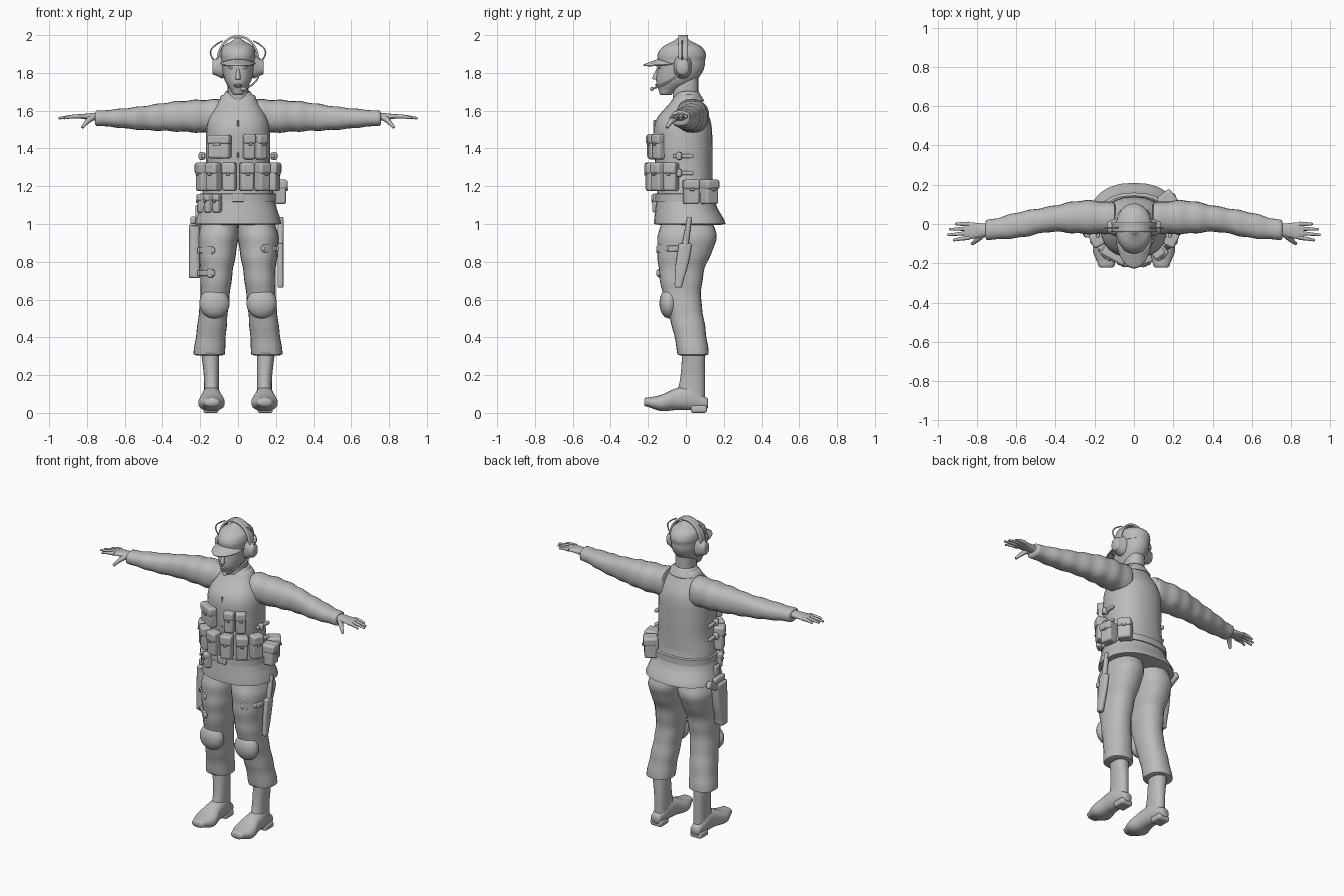
import bpy, bmesh, math
from mathutils import Matrix, Vector

old = bpy.data.objects.get("Cube")
if old:
    bpy.data.objects.remove(old, do_unlink=True)

GREY = (0.5, 0.5, 0.5, 1)
mat = bpy.data.materials.new("plain grey")
mat.use_nodes = True
mat.diffuse_color = GREY
mat.node_tree.nodes["Principled BSDF"].inputs["Base Color"].default_value = GREY


def add_object(name, data):
    data.materials.append(mat)
    obj = bpy.data.objects.new(name, data)
    bpy.context.collection.objects.link(obj)
    return obj


def finish(name, bm, bevel=0, thickness=0):
    bmesh.ops.recalc_face_normals(bm, faces=bm.faces)
    for face in bm.faces:
        face.smooth = True
    mesh = bpy.data.meshes.new(name)
    bm.to_mesh(mesh)
    bm.free()
    mesh.set_sharp_from_angle(angle=math.radians(60))
    obj = add_object(name, mesh)
    if thickness:
        solid = obj.modifiers.new("thickness", "SOLIDIFY")
        solid.thickness, solid.offset = thickness, 0
    if bevel:
        rounding = obj.modifiers.new("rounding", "BEVEL")
        rounding.width, rounding.segments = bevel, 3


def sample(values, t):
    """Smooth curve through evenly spaced values; a single number is constant."""
    if isinstance(values, (int, float)):
        return values
    last = len(values) - 1
    i = min(int(t * last), last - 1)
    f = t * last - i
    before, a, b, after = (values[max(0, min(last, i + k))] for k in (-1, 0, 1, 2))
    slope_a, slope_b = (b - before) / 2, (after - a) / 2
    bend = b - a
    return a + f * (slope_a + f * (3 * bend - 2 * slope_a - slope_b + f * (slope_a + slope_b - 2 * bend)))


def loft(name, axis, start, stop, low_a, high_a, low_b, high_b, side=1, power=2.3, ripple=0, rings=24, sides=24):
    """Skin rounded rings along an axis, with rounded ends and optional cloth folds."""
    bm = bmesh.new()
    main = "xyz".index(axis)
    a, b = (i for i in range(3) if i != main)
    tip = math.copysign(.006, stop - start)
    stations = [(0, -tip, .8)] + [(r / rings, 0, 1) for r in range(rings + 1)] + [(1, tip, .8)]
    loops = []
    for t, push, scale in stations:
        fold = scale * (1 + ripple * math.sin(t * 40))
        loop = []
        for i in range(sides):
            angle = math.tau * i / sides
            p = Vector()
            p[main] = start + (stop - start) * t + push
            for j, low, high, c in ((a, low_a, high_a, math.cos(angle)), (b, low_b, high_b, math.sin(angle))):
                lo, hi = sample(low, t), sample(high, t)
                p[j] = (lo + hi) / 2 + (hi - lo) / 2 * fold * math.copysign(abs(c) ** (2 / power), c)
            p.x *= side
            loop.append(bm.verts.new(p))
        loops.append(loop)
    for near, far in zip(loops, loops[1:]):
        for i in range(sides):
            bm.faces.new((near[i - 1], near[i], far[i], far[i - 1]))
    bm.faces.new(loops[0])
    bm.faces.new(loops[-1])
    finish(name, bm)


def body(name, bottom, top, half_width, front, back, power=2.3):
    """Upright loft that is symmetric from left to right."""
    mirrored = [-w for w in half_width]
    loft(name, "z", bottom, top, mirrored, half_width, front, back, power=power)


def sheet(name, surface, thickness, across=32, along=6):
    bm = bmesh.new()
    grid = [[bm.verts.new(surface(u / across, v / along)) for v in range(along + 1)] for u in range(across + 1)]
    for left, right in zip(grid, grid[1:]):
        for j in range(along):
            bm.faces.new((left[j], right[j], right[j + 1], left[j + 1]))
    finish(name, bm, thickness=thickness)


def box(name, loc, size, turn=0, tilt=0):
    bm = bmesh.new()
    bmesh.ops.create_cube(bm, size=1)
    bm.transform(Matrix.Translation(loc) @ Matrix.Rotation(turn, 4, "Z")
                 @ Matrix.Rotation(tilt, 4, "X") @ Matrix.Diagonal((*size, 1)))
    finish(name, bm, bevel=min(.012, min(size) * .35))


def ball(name, loc, radii):
    bm = bmesh.new()
    bmesh.ops.create_uvsphere(bm, u_segments=24, v_segments=16, radius=1)
    bm.transform(Matrix.Translation(loc) @ Matrix.Diagonal((*radii, 1)))
    finish(name, bm)


def tube(name, points, thick, thin):
    """Round tapering rod through a few points."""
    curve = bpy.data.curves.new(name, "CURVE")
    curve.dimensions, curve.bevel_depth, curve.use_fill_caps = "3D", 1, True
    spline = curve.splines.new("NURBS")
    spline.points.add(len(points) - 1)
    for i, (point, co) in enumerate(zip(spline.points, points)):
        point.co = (*co, 1)
        point.radius = thick + (thin - thick) * i / (len(points) - 1)
    spline.use_endpoint_u, spline.order_u = True, 3
    add_object(name, curve)


def around(name, degrees, z, width, depth, height, flap=True):
    """Place a pouch against the torso, facing outward at an angle from the front."""
    turn = math.radians(degrees)
    normal = Vector((math.sin(turn), -math.cos(turn), 0))
    loc = Vector((normal.x * .18, normal.y * .16, z)) + normal * depth * .4
    box(name, loc, (width, depth, height), turn)
    if flap:
        lid = loc + normal * depth * .1 + Vector((0, 0, height * .3))
        box(name + "_flap", lid, (width * 1.06, depth, height * .4), turn)
        clasp = loc + normal * depth * .6 + Vector((0, 0, height * .1))
        box(name + "_clasp", clasp, (width * .3, .01, .015), turn)


# Vest, jacket skirt, belt and neck
body("vest", 1.15, 1.68, [.19, .17, .17, .16, .09], [-.15, -.16, -.17, -.16, -.06], [.14, .14, .14, .13, .07])
body("jacket_skirt", 1, 1.2, [.23, .2, .18], [-.17, -.16, -.15], [.21, .16, .14])
body("belt", 1.12, 1.16, [.2, .2], -.165, .16)
body("neck", 1.6, 1.78, [.055, .055], -.07, .065)
box("belt_buckle", (0, -.165, 1.14), (.06, .015, .045))
box("vest_zip", (0, -.165, 1.45), (.008, .012, .2))


def collar(u, v):
    angle = math.tau * (.03 + .94 * u)
    point = max(0, math.cos(angle)) ** 3
    return ((.06 + .035 * v) * math.sin(angle), -(.062 + .03 * v + .02 * v * point) * math.cos(angle),
            1.7 - .05 * v - .04 * point * (1 + v))


sheet("collar", collar, .01)

# Head and face
body("head", 1.69, 1.93, [.03, .066, .083, .087, .07], [-.14, -.157, -.155, -.15, -.11],
     [-.07, .04, .09, .1, .08], power=2.1)
loft("nose", "z", 1.77, 1.84, [-.014, -.006], [.014, .006], [-.178, -.15], -.13)
for z in (1.728, 1.737):
    ball("lip", (0, -.154, z), (.023, .009, .005))

# Cap with a curved brim
body("cap", 1.86, 1.98, [.09, .093, .08, .02], [-.15, -.15, -.12, -.05], [.1, .105, .08, .01], power=2.1)


def brim(u, v):
    reach, spread = math.sin(math.pi * u), math.cos(math.pi * u)
    return (.088 * spread, -.055 - (.09 + .08 * v) * reach, 1.87 - .03 * v * reach - .02 * spread ** 2)


sheet("cap_brim", brim, .009)

# Headset
sheet("headband", lambda u, v: (.108 * math.cos(math.pi * u), -.04 + .05 * v,
                                1.86 + .134 * math.sin(math.pi * u)), .012)
for s in (1, -1):
    loft("ear_cup", "x", .08, .13, [-.065, -.05], [.03, .015], [1.77, 1.79], [1.9, 1.87], s)
    tube("headset_wire", [(s * x, -.02, z) for x, z in ((.12, 1.86), (.15, 1.89), (.14, 1.94), (.08, 1.97))],
         .004, .004)
tube("microphone_boom", [(.11, -.04, 1.79), (.1, -.1, 1.74), (.03, -.18, 1.715)], .005, .005)
ball("microphone", (.03, -.18, 1.715), (.016, .01, .01))

for s, label in ((1, "left_"), (-1, "right_")):
    ball(label + "eye", (s * .034, -.139, 1.826), (.015, .009, .007))
    ball(label + "eyebrow", (s * .036, -.137, 1.846), (.022, .01, .004))

    # Sleeve and hand
    loft(label + "sleeve", "x", .1, .75, [-.05, -.05, -.04, -.07, -.08], [.11, .12, .09, .06, .02],
         [1.48, 1.49, 1.5, 1.52], [1.66, 1.65, 1.62, 1.6], s, ripple=.03, rings=48)
    loft(label + "palm", "x", .73, .86, [-.06, -.08], [0, .01], [1.545, 1.56], [1.59, 1.58], s)
    for i, reach in enumerate((.91, .94, .95, .92)):
        y = -.023 * i
        tube(label + "finger", [(s * .84, y, 1.57), (s * .89, y * 1.1, 1.57), (s * reach, y * 1.2, 1.56)], .012, .006)
    tube(label + "thumb", [(s * .77, -.05, 1.565), (s * .8, -.085, 1.545), (s * .825, -.1, 1.51)], .018, .008)

    # Trouser leg, knee pad and boot
    loft(label + "trouser_leg", "z", .31, 1.07, [.07, .06, .045, .025, 0, 0], [.235, .215, .2, .2, .215, .18],
         [-.045, -.075, -.12, -.145, -.15, -.12], [.12, .1, .08, .1, .16, .13], s, ripple=.015, rings=48)
    ball(label + "knee_pad", (s * .125, -.09, .58), (.08, .05, .08))
    loft(label + "boot_shaft", "z", .04, .33, .1, [.18, .18, .195], [-.06, -.03, -.02], .1, s)
    loft(label + "boot_foot", "y", .11, -.215, [.11, .095, .085, .07, .1], [.175, .187, .195, .21, .18],
         [.02, .015, .015, .01, .035], [.08, .14, .13, .095, .08], s)
    box(label + "boot_heel", (s * .143, .068, .02), (.08, .085, .04))

    # Side straps on the vest
    for z in (1.36, 1.27):
        around(label + "side_strap", s * 85, z, .11, .02, .022, flap=False)
        around(label + "strap_buckle", s * 78, z, .03, .035, .04, flap=False)

# Vest and belt pouches
for angle in range(-65, 70, 26):
    around("magazine_pouch", angle, 1.25, .07, .06, .15)
around("large_chest_pouch", -29, 1.41, .125, .05, .125)
for angle in (17, 37):
    around("small_chest_pouch", angle, 1.41, .06, .05, .135)
for angle in (-70, -50, -33):
    around("slim_belt_pouch", angle, 1.11, .04, .05, .1)
for angle in (98, 128):
    around("rear_belt_pouch", angle, 1.17, .08, .08, .13)

# Holstered sidearm on the right thigh
loft("holster", "z", .72, .99, .2, .26, -.07, [0, .03, .045], side=-1, power=3.5)
box("holster_hanger", (-.215, -.01, 1.03), (.02, .05, .14))
box("sidearm_grip", (-.237, .07, 1), (.03, .1, .045), tilt=.5)
box("sidearm_slide", (-.237, 0, 1.02), (.03, .1, .04))

# Sheathed knife on the left thigh
loft("knife_sheath", "z", .67, .89, .208, .24, [-.06, -.055, -.04], [-.02, .01, .03], power=3)
loft("knife_handle", "z", .89, 1.03, .21, .24, [-.02, .005], [.015, .03])

# Thigh straps and buckles
for s, z in ((-1, .86), (-1, .74), (1, .87)):
    box("thigh_strap", (s * .165, -.115, z), (.11, .022, .03), s * .75)
    box("thigh_buckle", (s * .145, -.136, z), (.035, .02, .045), s * .5)
    box("thigh_side_strap", (s * .207, -.05, z), (.016, .09, .03))
